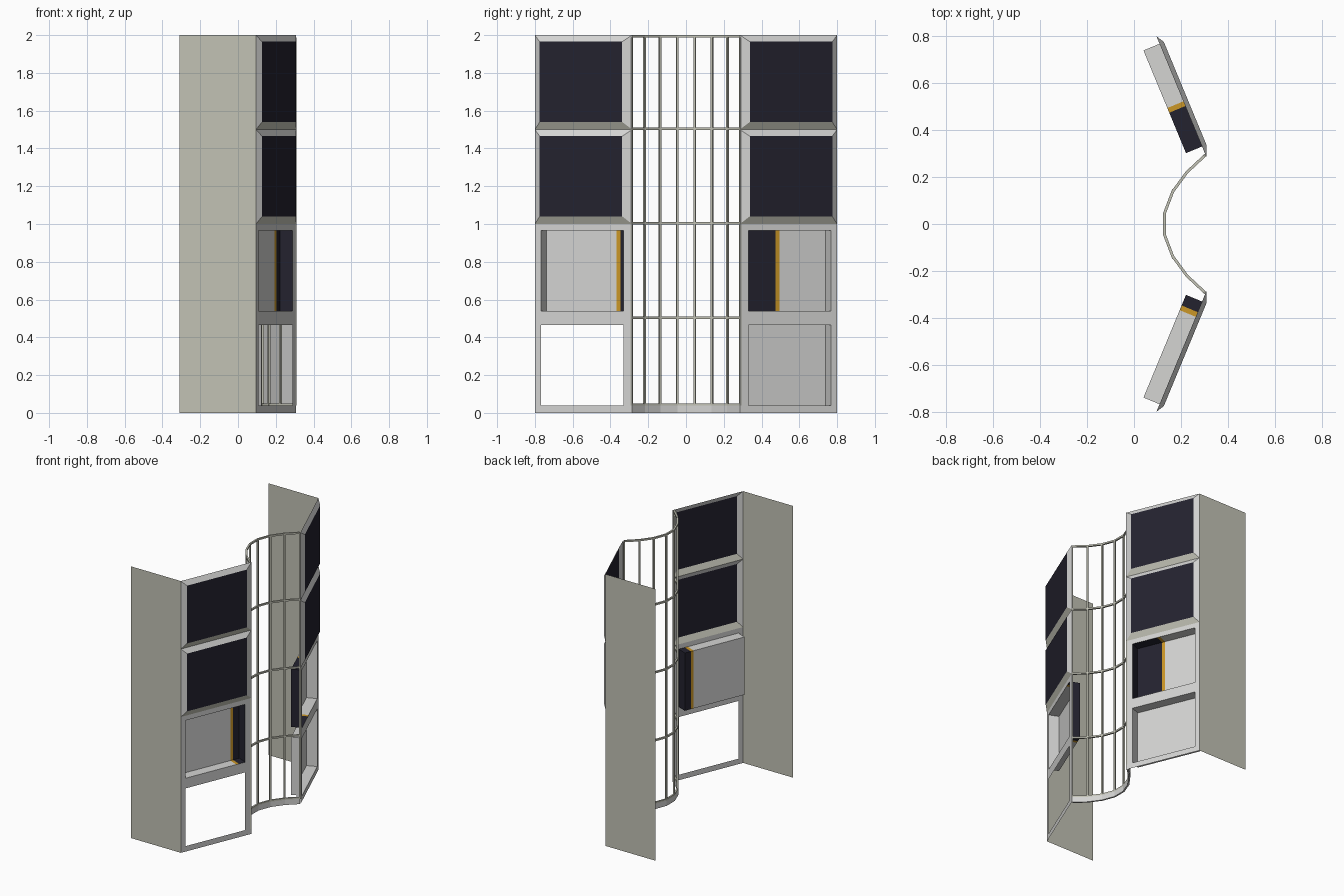
import bpy, bmesh, math
from mathutils import Vector

if "Cube" in bpy.data.objects:
    bpy.data.objects.remove(bpy.data.objects["Cube"])


def material(name, rgb):
    m = bpy.data.materials.new(name)
    m.diffuse_color = (*rgb, 1)
    m.use_nodes = True
    m.node_tree.nodes["Principled BSDF"].inputs["Base Color"].default_value = m.diffuse_color
    return m


MATS = [material("light_grey", (0.66, 0.66, 0.65)),
        material("warm_stone", (0.54, 0.54, 0.46)),
        material("dark_panel", (0.017, 0.016, 0.028)),
        material("gold_trim", (0.60, 0.31, 0.02))]
GREY, STONE, DARK, GOLD = range(4)
SLOPE = math.radians(22.5)
Y_IN, Y_OUT = 0.285, 0.80      # facade wing limits
A, B = 0.33, 0.767             # opening limits


def finish(name, bm):
    bmesh.ops.remove_doubles(bm, verts=bm.verts, dist=1e-5)
    me = bpy.data.meshes.new(name)
    bm.to_mesh(me)
    bm.free()
    for m in MATS:
        me.materials.append(m)
    ob = bpy.data.objects.new(name, me)
    bpy.context.collection.objects.link(ob)
    return ob


def on_wing(side, y, z, d=0.0):
    """Point on an angled wing: y along it, d outwards from its plane."""
    x = 0.095 + (Y_OUT - y) * math.tan(SLOPE) + d * math.cos(SLOPE)
    return Vector((x, side * (y + d * math.sin(SLOPE)), z))


def quad(bm, side, pts, mat):
    vs = [bm.verts.new(on_wing(side, *p)) for p in pts]
    if side < 0:
        vs.reverse()
    bm.faces.new(vs).material_index = mat


def rim(bm, side, o, i, d0, d1, mats):
    """Four faces joining an outer and an inner rectangle (bottom first)."""
    def corners(r, d):
        return [(r[0], r[2], d), (r[1], r[2], d), (r[1], r[3], d), (r[0], r[3], d)]
    p, q = corners(o, d0), corners(i, d1)
    for k in range(4):
        n = (k + 1) % 4
        quad(bm, side, [p[k], p[n], q[n], q[k]], mats[k])


def recess(bm, side, z0, z1, bands, depth=-0.074):
    """Box pushed inwards, coloured in bands along the wing."""
    for y0, y1, mat in bands:
        quad(bm, side, [(y0, z0, depth), (y1, z0, depth), (y1, z1, depth), (y0, z1, depth)], mat)
        quad(bm, side, [(y0, z0, 0), (y1, z0, 0), (y1, z0, depth), (y0, z0, depth)], mat)
        quad(bm, side, [(y0, z1, depth), (y1, z1, depth), (y1, z1, 0), (y0, z1, 0)], mat)
    quad(bm, side, [(A, z0, 0), (A, z0, depth), (A, z1, depth), (A, z1, 0)], bands[0][2])
    quad(bm, side, [(B, z0, depth), (B, z0, 0), (B, z1, 0), (B, z1, depth)], bands[-1][2])


# Facade wings: two raised dark panels over two openings
for side, label, gold in ((1, "back", 0.502), (-1, "front", 0.375)):
    bm = bmesh.new()
    for storey in range(4):
        z = storey * 0.5
        z0, z1 = z + 0.04, z + 0.465
        cell, hole = (Y_IN, Y_OUT, z, z + 0.5), (A, B, z0, z1)
        if storey >= 2:
            rim(bm, side, cell, hole, 0, 0.02, (STONE, GREY, GREY, GREY))
            quad(bm, side, [(A, z0, 0.02), (B, z0, 0.02), (B, z1, 0.02), (A, z1, 0.02)], DARK)
        else:
            rim(bm, side, cell, hole, 0, 0, (GREY,) * 4)
        if storey == 1:
            recess(bm, side, z0, z1, [(A, gold, DARK), (gold, gold + 0.02, GOLD),
                                      (gold + 0.02, B, GREY)])
        elif storey == 0 and side > 0:
            recess(bm, side, z0, z1, [(A, B, GREY)])
    finish(label + "_facade_wing", bm)

    # Plain party wall
    bm = bmesh.new()
    pts = [(-0.31, 0), (0.095, 0), (0.095, 2), (-0.31, 2)]
    vs = [bm.verts.new((x, side * Y_OUT, z)) for x, z in pts]
    if side > 0:
        vs.reverse()
    bm.faces.new(vs).material_index = STONE
    finish(label + "_party_wall", bm)

# Concave window bay outline
half = [(0.30, 0.29), (0.225, 0.22), (0.165, 0.138), (0.13, 0.046)]
path = [Vector(p) for p in half] + [Vector((x, -y)) for x, y in reversed(half)]


def bay_band(bm, z0, z1, thick, mat):
    """Solid strip following the bay outline."""
    rings = []
    for i, p in enumerate(path):
        t = (path[min(i + 1, 7)] - path[max(i - 1, 0)]).normalized()
        n = Vector((-t.y, t.x)) * thick / 2
        rings.append([bm.verts.new((*c, z)) for c, z in
                      ((p + n, z0), (p + n, z1), (p - n, z1), (p - n, z0))])
    faces = [bm.faces.new(rings[0]), bm.faces.new(rings[-1])]
    for a, b in zip(rings, rings[1:]):
        for k in range(4):
            faces.append(bm.faces.new((a[k], a[(k + 1) % 4], b[(k + 1) % 4], b[k])))
    for f in faces:
        f.material_index = mat
    bmesh.ops.recalc_face_normals(bm, faces=faces)


bm = bmesh.new()
bay_band(bm, 0, 0.038, 0.012, GREY)
finish("bay_base", bm)

bm = bmesh.new()
for z in (0.044, 0.504, 1.004, 1.504, 1.994):
    bay_band(bm, z - 0.006, z + 0.006, 0.012, STONE)
finish("bay_transoms", bm)

# Upright bars at each bend of the bay
bm = bmesh.new()
for i, p in enumerate(path):
    t = path[min(i + 1, 7)] - path[max(i - 1, 0)]
    geo = bmesh.ops.create_cube(bm, size=1)["verts"]
    bmesh.ops.scale(bm, vec=(0.012, 0.012, 1.95), verts=geo)
    rot = Vector((math.cos(a := math.atan2(t.y, t.x)), math.sin(a), 0)).to_track_quat('X', 'Z')
    bmesh.ops.rotate(bm, cent=(0, 0, 0), matrix=rot.to_matrix(), verts=geo)
    bmesh.ops.translate(bm, vec=(p.x, p.y, 1.013), verts=geo)
for f in bm.faces:
    f.material_index = STONE
finish("bay_mullions", bm)
